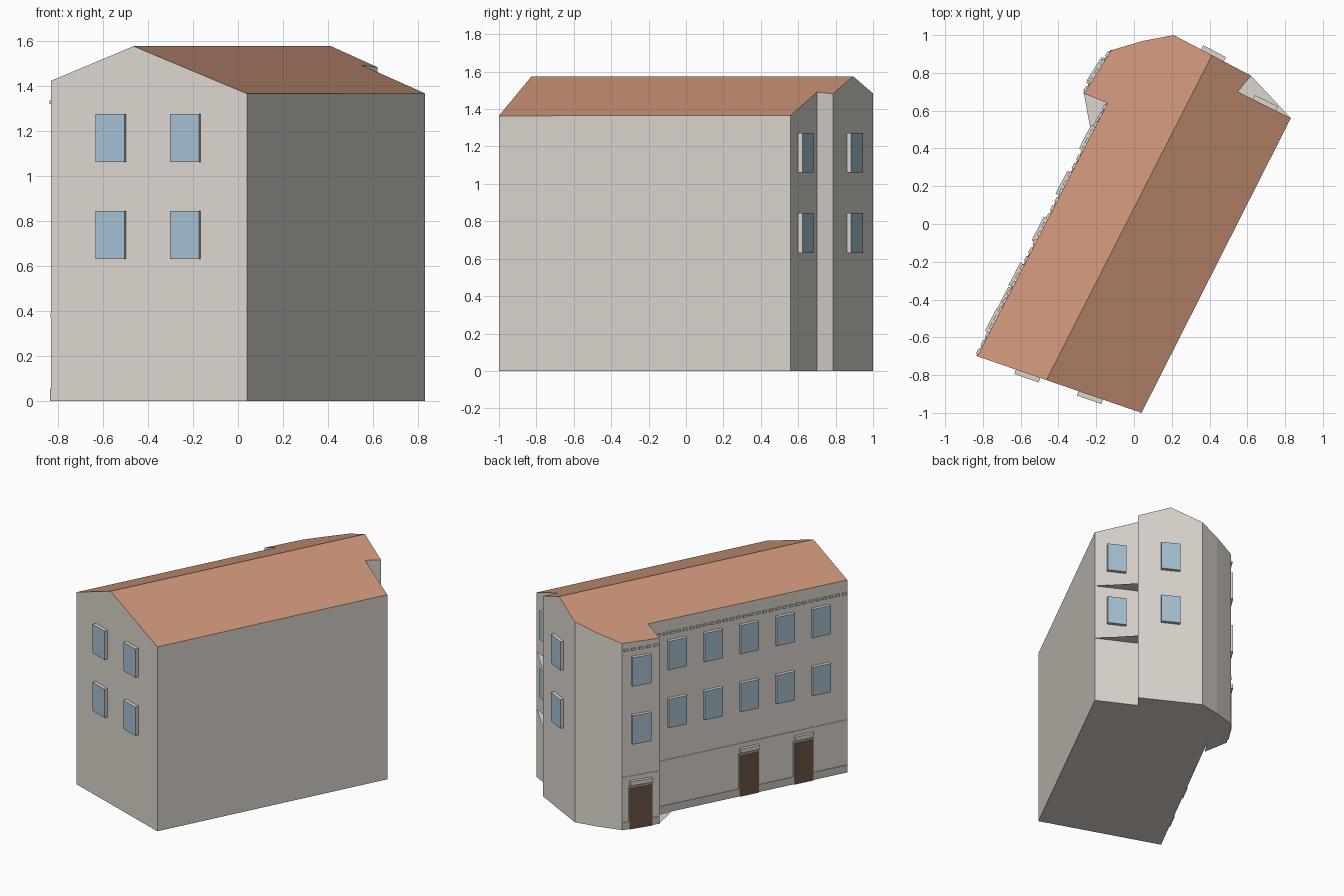
import bpy, bmesh
from mathutils import Vector

if "Cube" in bpy.data.objects:
    bpy.data.objects.remove(bpy.data.objects["Cube"])


def material(name, rgb):
    m = bpy.data.materials.new(name)
    m.diffuse_color = (*rgb, 1)
    m.use_nodes = True
    m.node_tree.nodes["Principled BSDF"].inputs["Base Color"].default_value = m.diffuse_color
    return m


WALL = material("plaster", (0.72, 0.68, 0.62))
STONE = material("stone", (0.58, 0.55, 0.50))
ROOF = material("tiles", (0.60, 0.30, 0.19))
GLASS = material("glass", (0.38, 0.53, 0.64))
WOOD = material("wood", (0.15, 0.09, 0.055))


def make_object(name, faces, mats, indices=None):
    """Mesh object from a list of faces given as point lists."""
    bm = bmesh.new()
    for i, pts in enumerate(faces):
        f = bm.faces.new([bm.verts.new(p) for p in pts])
        f.material_index = indices[i] if indices else 0
    bmesh.ops.remove_doubles(bm, verts=bm.verts, dist=1e-5)
    me = bpy.data.meshes.new(name)
    bm.to_mesh(me)
    bm.free()
    for m in mats:
        me.materials.append(m)
    ob = bpy.data.objects.new(name, me)
    bpy.context.collection.objects.link(ob)
    return ob


# Roof height falls away on both sides of a diagonal ridge line
ACROSS = Vector((0.891, -0.454))
RIDGE_D, RIDGE_Z, SLOPE = -0.038, 1.575, 0.4


def off_ridge(p):
    return p.dot(ACROSS) - RIDGE_D


def ground(p):
    return Vector((p.x, p.y, 0))


def eave(p):
    return Vector((p.x, p.y, RIDGE_Z - SLOPE * abs(off_ridge(p))))


def ridge_point(a, b):
    da, db = off_ridge(a), off_ridge(b)
    return a.lerp(b, da / (da - db))


# Footprint, counter-clockwise, split by the ridge
right_side = [Vector(p) for p in ((0.04, -1), (0.83, 0.56), (0.55, 0.70), (0.62, 0.785))]
left_side = [Vector(p) for p in ((0.21, 1), (0.05, 0.97), (-0.12, 0.92),
                                 (-0.265, 0.69), (-0.14, 0.64), (-0.83, -0.70))]
SE, NE, NOTCH, N = right_side
NW, _, BAY_A, BAY_B, INNER, SW = left_side
back_ridge = ridge_point(N, NW)
front_ridge = ridge_point(SW, SE)

# Walls: gable ends keep the ridge point in one face
runs = [[a, b] for a, b in zip(right_side, right_side[1:])]
runs += [[N, back_ridge, NW]]
runs += [[a, b] for a, b in zip(left_side, left_side[1:])]
runs += [[SW, front_ridge, SE]]
wall_faces = [[ground(r[0]), ground(r[-1])] + [eave(p) for p in reversed(r)] for r in runs]
wall_faces.append([ground(p) for p in reversed(right_side + left_side)])
make_object("walls", wall_faces, [WALL])

# Roof slopes
make_object("roof", [[eave(p) for p in [front_ridge] + right_side + [back_ridge]],
                     [eave(p) for p in [back_ridge] + left_side + [front_ridge]]], [ROOF])

# Thin floor slabs filling the wall recesses
for i, z in enumerate((0.505, 0.93)):
    make_object(f"recess_slab_{i}", [[(p.x, p.y, z) for p in (NE, N, NOTCH)]], [WALL])
make_object("corner_step", [[(p.x, p.y, 0.001) for p in (BAY_B, INNER, Vector((-0.23, 0.50)))]], [WALL])


def wall_boxes(name, wall, spots, depth, side, front=None):
    """Boxes on a wall; each spot is (centre along wall, width, z0, z1)."""
    a, b = wall
    along = (b - a).normalized()
    out = Vector((along.y, -along.x))
    faces, idx = [], []
    for s, w, z0, z1 in spots:
        def pt(u, d, z):
            p = a + along * (s + u * w / 2) + out * d
            return Vector((p.x, p.y, z))
        bk = [pt(u, 0, z) for u, z in ((-1, z0), (1, z0), (1, z1), (-1, z1))]
        fr = [pt(u, depth, z) for u, z in ((-1, z0), (1, z0), (1, z1), (-1, z1))]
        faces.append(fr)
        idx.append(1 if front else 0)
        for i in range(4):
            j = (i + 1) % 4
            faces.append([bk[i], bk[j], fr[j], fr[i]])
            idx.append(0)
    return make_object(name, faces, [side, front] if front else [side], idx)


west, bay = (INNER, SW), (BAY_A, BAY_B)
south, north, recess = (SW, SE), (N, NW), (NE, NOTCH)


def length(w):
    return (w[1] - w[0]).length


LW, LB = length(west), length(bay)

# Two rows of windows on each windowed wall
columns = {
    "west": (west, [LW - 0.205 - 0.2725 * i for i in range(5)]),
    "bay": (bay, [LB / 2]),
    "south": (south, [0.285, 0.635]),
    "north": (north, [length(north) / 2]),
    "recess": (recess, [length(recess) / 2]),
}
for name, (wall, centres) in columns.items():
    spots = [(s, 0.136, z, z + 0.213) for s in centres for z in (0.631, 1.06)]
    wall_boxes(name + "_windows", wall, spots, 0.025, WALL, GLASS)

# Street side details: doors, hoods, plinth, string course, dentils
doors = {"west": (west, [LW - 0.333, LW - 0.746], 0.14), "bay": (bay, [LB / 2], 0.16)}
for name, (wall, centres, w) in doors.items():
    L = length(wall)
    wall_boxes(name + "_door_surrounds", wall, [(s, w + 0.014, 0, 0.315) for s in centres], 0.008, STONE)
    wall_boxes(name + "_doors", wall, [(s, w, 0, 0.305) for s in centres], 0.012, STONE, WOOD)
    wall_boxes(name + "_door_hoods", wall, [(s, w, 0.325, 0.355) for s in centres], 0.022, WALL)
    wall_boxes(name + "_plinth", wall, [(L / 2, L, 0, 0.055)], 0.005, STONE)
    wall_boxes(name + "_string_course", wall, [(L / 2, L, 0.37, 0.39)], 0.004, WALL)
    n = round(L / 0.05)
    wall_boxes(name + "_dentils", wall,
               [((i + 0.5) * L / n, 0.03, 1.318, 1.334) for i in range(n)], 0.012, WALL)
